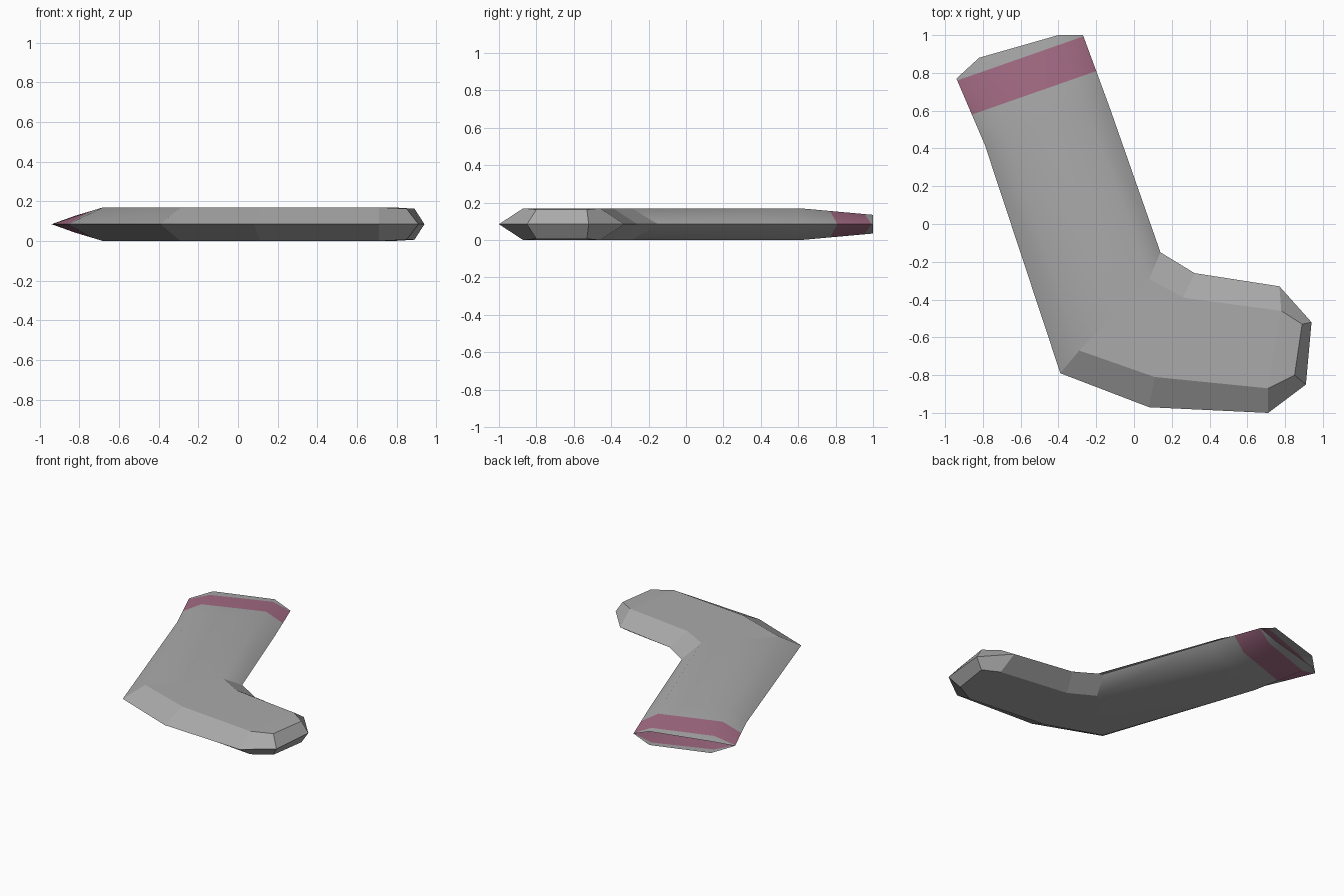
import bpy, bmesh
from mathutils import Vector

if "Cube" in bpy.data.objects:
    bpy.data.objects.remove(bpy.data.objects["Cube"])

MID, H = 0.085, 0.17

# Each station: seam point (x, y) at mid height, inset point (x, y) and its upper height
STATIONS = [
    ((-0.94, 0.77), (-0.82, 0.88), 0.128),    # 0 cuff, left
    ((-0.27, 1.00), (-0.40, 1.00), 0.135),    # 1 cuff, right
    ((-0.13, 0.62), (-0.25, 0.61), H),        # 2 start of cuff taper
    ((0.14, -0.15), (0.08, -0.29), H),        # 3 ankle
    ((0.32, -0.26), (0.26, -0.39), H),        # 4 instep
    ((0.77, -0.33), (0.78, -0.46), H),        # 5
    ((0.94, -0.52), (0.89, -0.53), 0.163),    # 6 toe
    ((0.91, -0.85), (0.85, -0.80), 0.163),    # 7 toe
    ((0.71, -1.00), (0.71, -0.87), H),        # 8 sole
    ((0.08, -0.97), (0.11, -0.81), H),        # 9 sole
    ((-0.39, -0.79), (-0.29, -0.67), H),      # 10 heel
    ((-0.79, 0.42), (-0.68, 0.45), H),        # 11 start of cuff taper
]
LEG_SIDES = {1, 2, 10, 11}
LEG_DIR = Vector((-0.33, 0.944, 0))


def material(name, rgb):
    m = bpy.data.materials.new(name)
    m.diffuse_color = (*rgb, 1)
    m.use_nodes = True
    m.node_tree.nodes["Principled BSDF"].inputs["Base Color"].default_value = m.diffuse_color
    return m


bm = bmesh.new()
n = len(STATIONS)
seam = [bm.verts.new((*p, MID)) for p, _, _ in STATIONS]

# Upper and lower shells share the seam; the cuff end stays open
for sign in (1, -1):
    ring = [bm.verts.new((*q, MID + sign * (z - MID))) for _, q, z in STATIONS]

    def face(verts, smooth):
        f = bm.faces.new(verts if sign < 0 else verts[::-1])
        f.smooth = smooth

    for i in range(1, n + 1):
        a, b = i % n, (i + 1) % n
        if a != 0:
            face([seam[a], ring[a], ring[b], seam[b]], a in LEG_SIDES)
    face([ring[i] for i in (0, 11, 2, 1)], True)
    face([ring[i] for i in (11, 10, 3, 2)], True)
    face([ring[i] for i in (5, 4, 3, 10, 9, 8)], False)
    face([ring[i] for i in (8, 7, 6, 5)], False)

# Keep the seam crisp
for e in bm.edges:
    if all(abs(v.co.z - MID) < 1e-5 for v in e.verts):
        e.smooth = False

# Cut the stripe edges around the cuff and colour the faces between them
LOW, HIGH = 0.83, 1.026
for d in (LOW, HIGH):
    bmesh.ops.bisect_plane(bm, geom=bm.verts[:] + bm.edges[:] + bm.faces[:],
                           plane_co=LEG_DIR * d / LEG_DIR.length_squared,
                           plane_no=LEG_DIR, dist=1e-5)
bm.normal_update()
for f in bm.faces:
    if LOW < f.calc_center_median().dot(LEG_DIR) < HIGH:
        f.material_index = 1
for f in bm.faces:  # outward winding
    c = f.calc_center_median()
    if abs(f.normal.z) > 0.05 and f.normal.z * (c.z - MID) < 0:
        f.normal_flip()

mesh = bpy.data.meshes.new("sock")
bm.to_mesh(mesh)
bm.free()
mesh.materials.append(material("grey knit", (0.40, 0.40, 0.40)))
mesh.materials.append(material("dusty pink stripe", (0.376, 0.15, 0.235)))
sock = bpy.data.objects.new("sock", mesh)
bpy.context.scene.collection.objects.link(sock)
